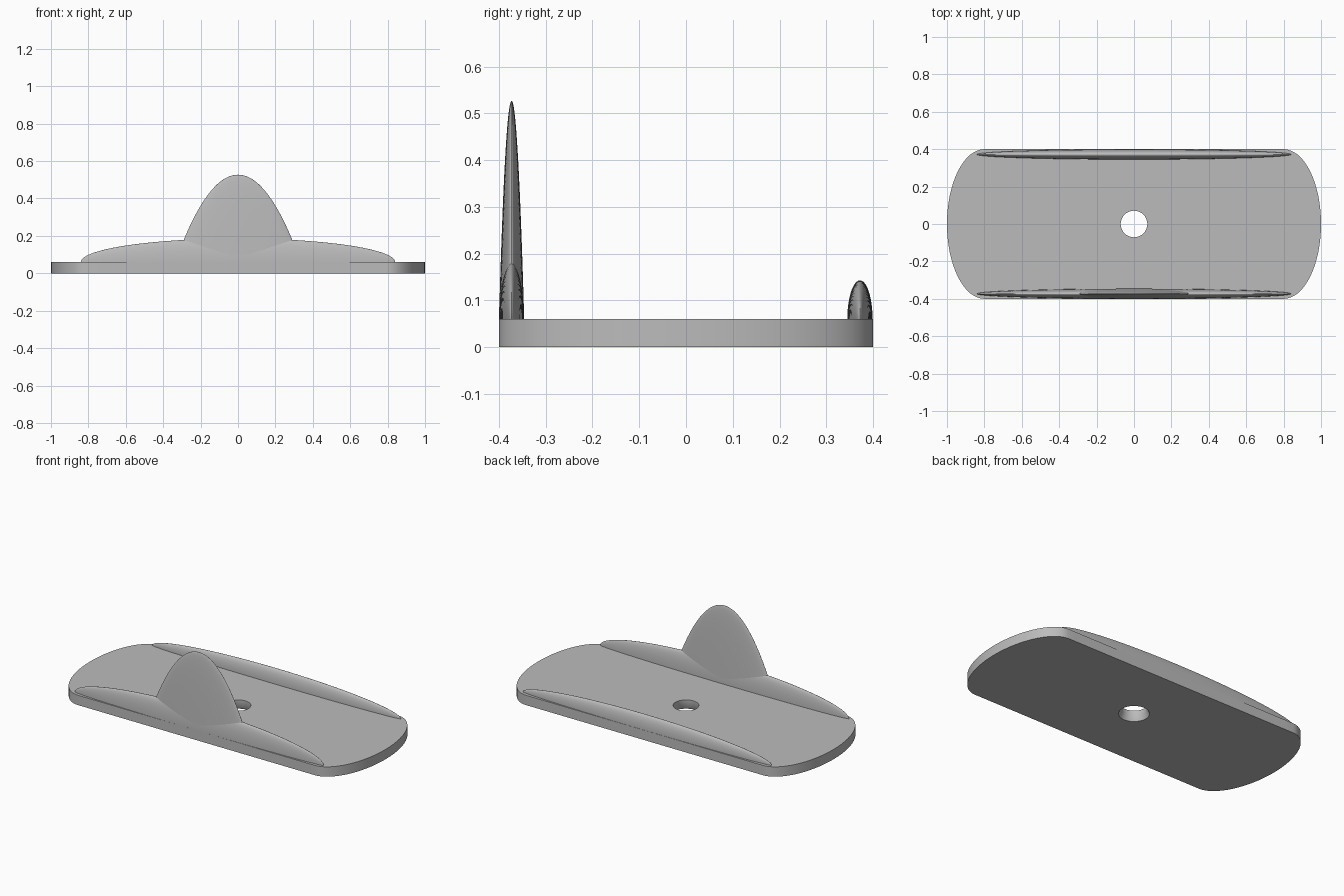
import bpy, bmesh
from math import sin, cos, pi, hypot, radians

cube = bpy.data.objects.get("Cube")
if cube:
    bpy.data.objects.remove(cube)

grey = bpy.data.materials.new("plain grey")
grey.use_nodes = True
grey.diffuse_color = (0.5, 0.5, 0.5, 1)
grey.node_tree.nodes["Principled BSDF"].inputs["Base Color"].default_value = (0.5, 0.5, 0.5, 1)

TOP = 0.06


def finish(bm, name):
    bmesh.ops.recalc_face_normals(bm, faces=bm.faces)
    mesh = bpy.data.meshes.new(name)
    bm.to_mesh(mesh)
    bm.free()
    obj = bpy.data.objects.new(name, mesh)
    bpy.context.collection.objects.link(obj)
    mesh.materials.append(grey)
    bpy.ops.object.select_all(action='DESELECT')
    obj.select_set(True)
    bpy.context.view_layer.objects.active = obj
    bpy.ops.object.shade_smooth_by_angle(angle=radians(30))
    return obj


def skin(bm, a, b):
    for i in range(len(a)):
        j = (i + 1) % len(a)
        bm.faces.new((a[i], a[j], b[j], b[i]))


def base_plate():
    # Half outline: elliptical end, then straight side; the other half is turned round
    half = [(0.8 + 0.2 * cos(t), 0.4 * sin(t))
            for t in (pi * (i / 32 - 0.5) for i in range(33))]
    half += [(0.8 - 0.05 * i, 0.4) for i in range(1, 32)]
    outline = half + [(-x, -y) for x, y in half]

    bm = bmesh.new()

    def outer(z):
        return [bm.verts.new((x, y, z)) for x, y in outline]

    def bore(r, z):
        return [bm.verts.new((r * x / hypot(x, y), r * y / hypot(x, y), z))
                for x, y in outline]

    # Walls run over the rim and down the hole, which widens underneath
    rings = [outer(0), outer(TOP), bore(0.071, TOP), bore(0.071, 0.03), bore(0.085, 0)]
    for k, ring in enumerate(rings):
        skin(bm, ring, rings[(k + 1) % len(rings)])
    return finish(bm, "base_plate")


def dome(name, y, size, profile, sides=96, steps=24):
    # Flattened dome on the plate; profile gives radius and height for 0..1
    bm = bmesh.new()
    rings = []
    for k in range(steps):
        r, h = profile(k / steps)
        rings.append([bm.verts.new((size[0] * r * cos(2 * pi * i / sides),
                                    y + size[1] * r * sin(2 * pi * i / sides),
                                    TOP + size[2] * h)) for i in range(sides)])
    for a, b in zip(rings, rings[1:]):
        skin(bm, a, b)
    tip = bm.verts.new((0, y, TOP + size[2]))
    last = rings[-1]
    for i in range(sides):
        bm.faces.new((last[i], last[(i + 1) % sides], tip))
    bm.faces.new(rings[0])
    return finish(bm, name)


def ellipse(u):
    return cos(u * pi / 2), sin(u * pi / 2)


def parabola(u):
    return 1 - u, 1 - (1 - u) ** 2


base_plate()
dome("back_ridge", 0.372, (0.84, 0.027, 0.083), ellipse)
dome("front_ridge", -0.373, (0.84, 0.027, 0.126), ellipse)
dome("front_fin", -0.373, (0.336, 0.027, 0.467), parabola)
